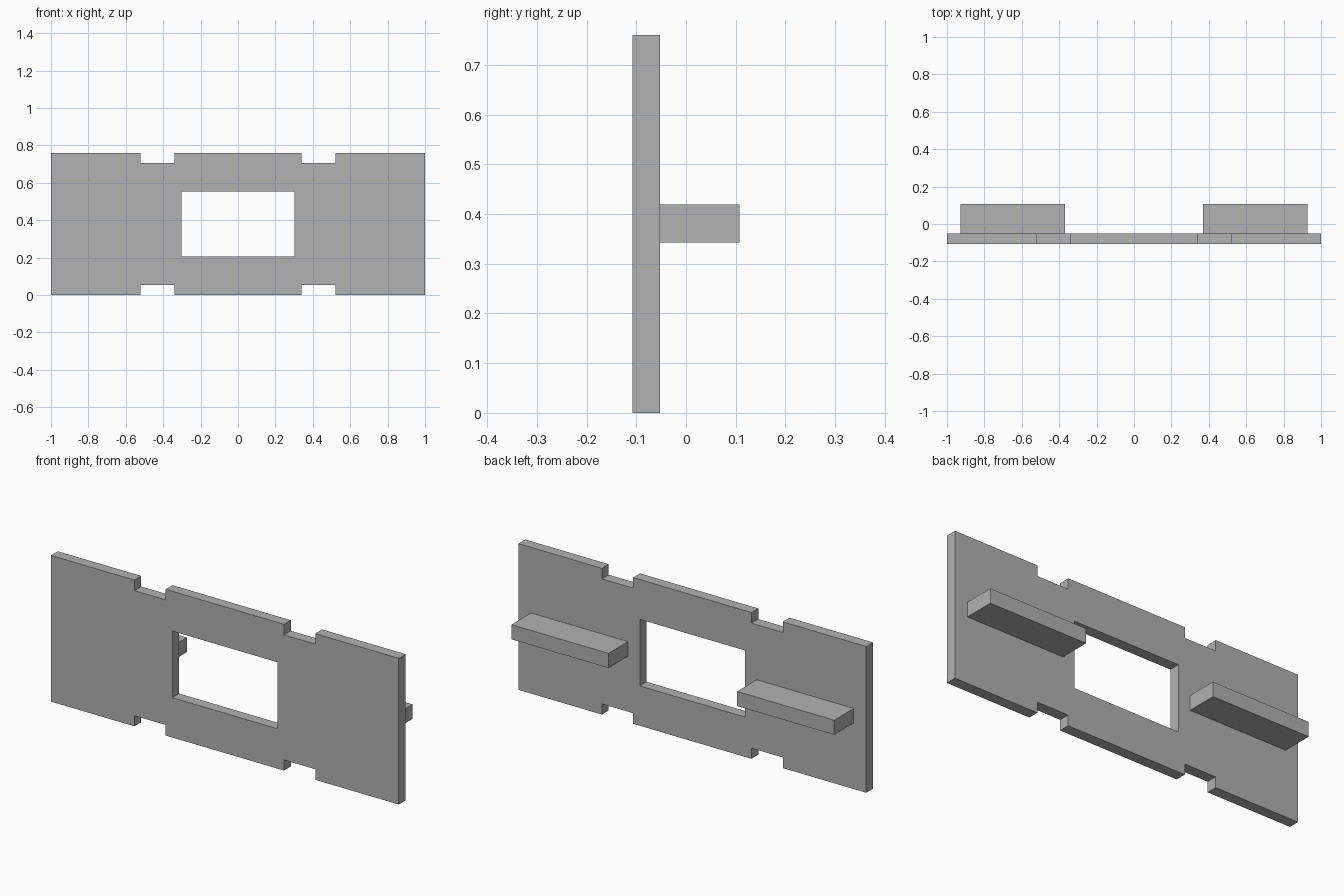
import bpy
import bmesh

if "Cube" in bpy.data.objects:
    bpy.data.objects.remove(bpy.data.objects["Cube"], do_unlink=True)

# Single plain grey
GREY = (0.445, 0.445, 0.445, 1.0)
grey = bpy.data.materials.new("plain_grey")
grey.use_nodes = True
grey.diffuse_color = GREY
grey.node_tree.nodes["Principled BSDF"].inputs["Base Color"].default_value = GREY

FRONT, BACK, REAR = -0.108, -0.052, 0.108
HEIGHT = 0.76
NOTCH_DEPTH = 0.055
NOTCH_IN, NOTCH_OUT = 0.34, 0.52
WINDOW_X, WINDOW_LOW, WINDOW_HIGH = 0.302, 0.207, 0.553


def make_object(name, bm):
    bmesh.ops.recalc_face_normals(bm, faces=bm.faces[:])
    mesh = bpy.data.meshes.new(name)
    bm.to_mesh(mesh)
    bm.free()
    mesh.materials.append(grey)
    obj = bpy.data.objects.new(name, mesh)
    bpy.context.collection.objects.link(obj)
    return obj


def box(name, low, high):
    bm = bmesh.new()
    bmesh.ops.create_cube(bm, size=1)
    for v in bm.verts:
        v.co = [a + (c + 0.5) * (b - a) for a, b, c in zip(low, high, v.co)]
    return make_object(name, bm)


# Panel: a sheet of cells with the window and four edge notches left open
def is_open(x, z):
    window = abs(x) < WINDOW_X and WINDOW_LOW < z < WINDOW_HIGH
    at_edge = z < NOTCH_DEPTH or z > HEIGHT - NOTCH_DEPTH
    return window or (at_edge and NOTCH_IN < abs(x) < NOTCH_OUT)


half = [WINDOW_X, NOTCH_IN, NOTCH_OUT, 1.0]
xs = [-x for x in reversed(half)] + half
zs = [0, NOTCH_DEPTH, WINDOW_LOW, WINDOW_HIGH, HEIGHT - NOTCH_DEPTH, HEIGHT]

bm = bmesh.new()
for x0, x1 in zip(xs, xs[1:]):
    for z0, z1 in zip(zs, zs[1:]):
        if not is_open((x0 + x1) / 2, (z0 + z1) / 2):
            corners = [(x0, z0), (x1, z0), (x1, z1), (x0, z1)]
            bm.faces.new([bm.verts.new((x, FRONT, z)) for x, z in corners])
bmesh.ops.remove_doubles(bm, verts=bm.verts[:], dist=0.0001)

# Thicken the sheet towards the back
result = bmesh.ops.extrude_face_region(bm, geom=bm.faces[:], use_keep_orig=True)
moved = [g for g in result["geom"] if isinstance(g, bmesh.types.BMVert)]
bmesh.ops.translate(bm, verts=moved, vec=(0, BACK - FRONT, 0))
make_object("panel", bm)

# Two horizontal bars on the back
for side, start, end in (("left", 0.37, 0.928), ("right", -0.928, -0.37)):
    box(side + "_back_bar", (start, BACK, 0.343), (end, REAR, 0.419))
